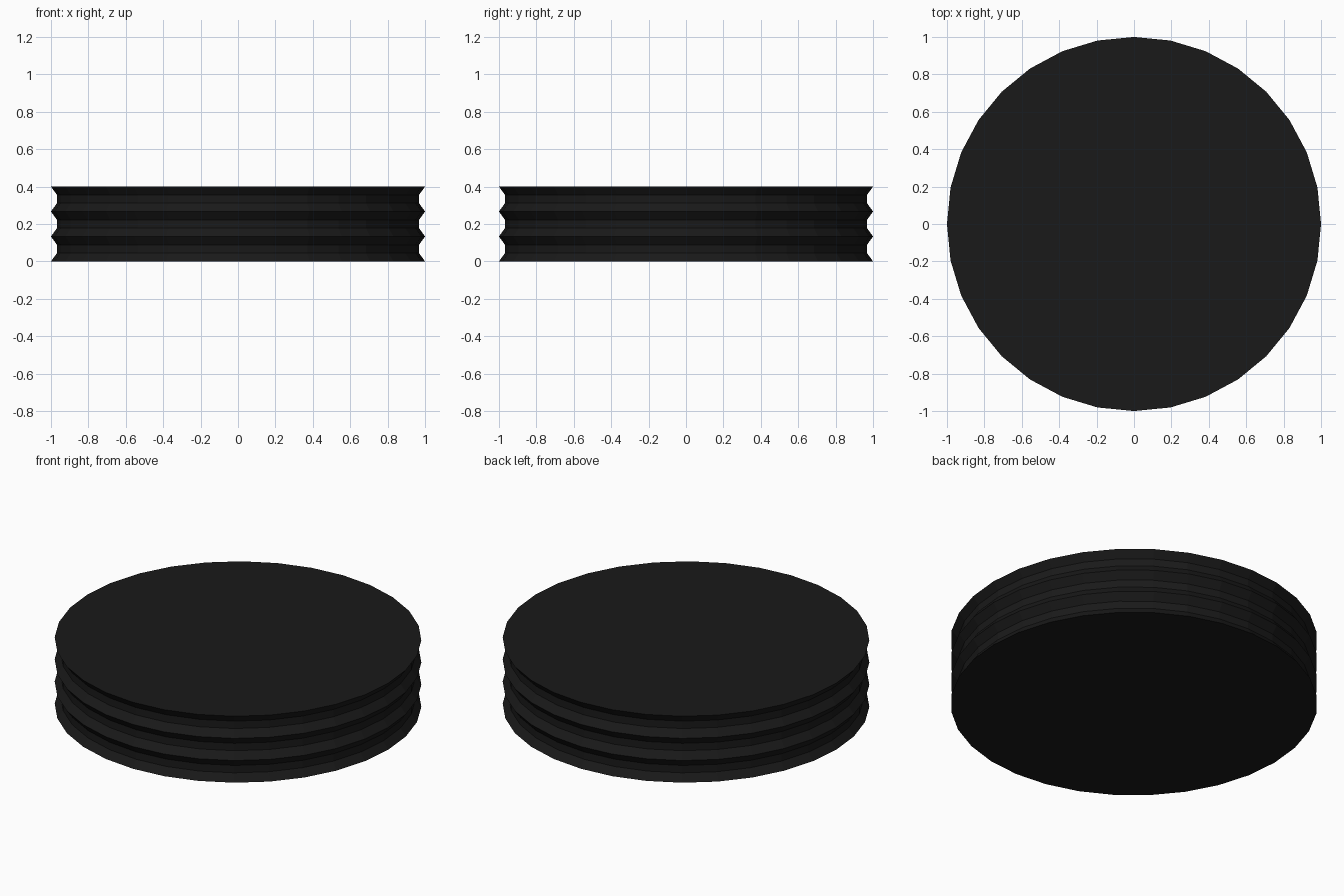
import bpy, bmesh
from math import cos, sin, pi

if "Cube" in bpy.data.objects:
    bpy.data.objects.remove(bpy.data.objects["Cube"])

SIDES, HEIGHT, OUTER, INNER = 32, 0.4, 1.0, 0.968
RIBS = 3

# Grooved rim profile: ridge, groove floor, back to ridge, three times
profile = []
for i in range(RIBS * 3 + 1):
    profile.append((OUTER if i % 3 == 0 else INNER, HEIGHT * i / (RIBS * 3)))

# Stack the profile rings and bridge them
bm = bmesh.new()
rings = [[bm.verts.new((r * cos(2 * pi * k / SIDES), r * sin(2 * pi * k / SIDES), z))
          for k in range(SIDES)] for r, z in profile]
for low, high in zip(rings, rings[1:]):
    for k in range(SIDES):
        n = (k + 1) % SIDES
        bm.faces.new((low[k], low[n], high[n], high[k]))

# Flat bottom and top caps
bm.faces.new(rings[0][::-1])
bm.faces.new(rings[-1])

mesh = bpy.data.meshes.new("grooved_disc")
bm.to_mesh(mesh)
bm.free()
disc = bpy.data.objects.new("grooved_disc", mesh)
bpy.context.collection.objects.link(disc)

# Near-black rubber
mat = bpy.data.materials.new("black_rubber")
mat.diffuse_color = (0.01, 0.01, 0.01, 1)
mat.use_nodes = True
mat.node_tree.nodes["Principled BSDF"].inputs["Base Color"].default_value = mat.diffuse_color
mesh.materials.append(mat)
